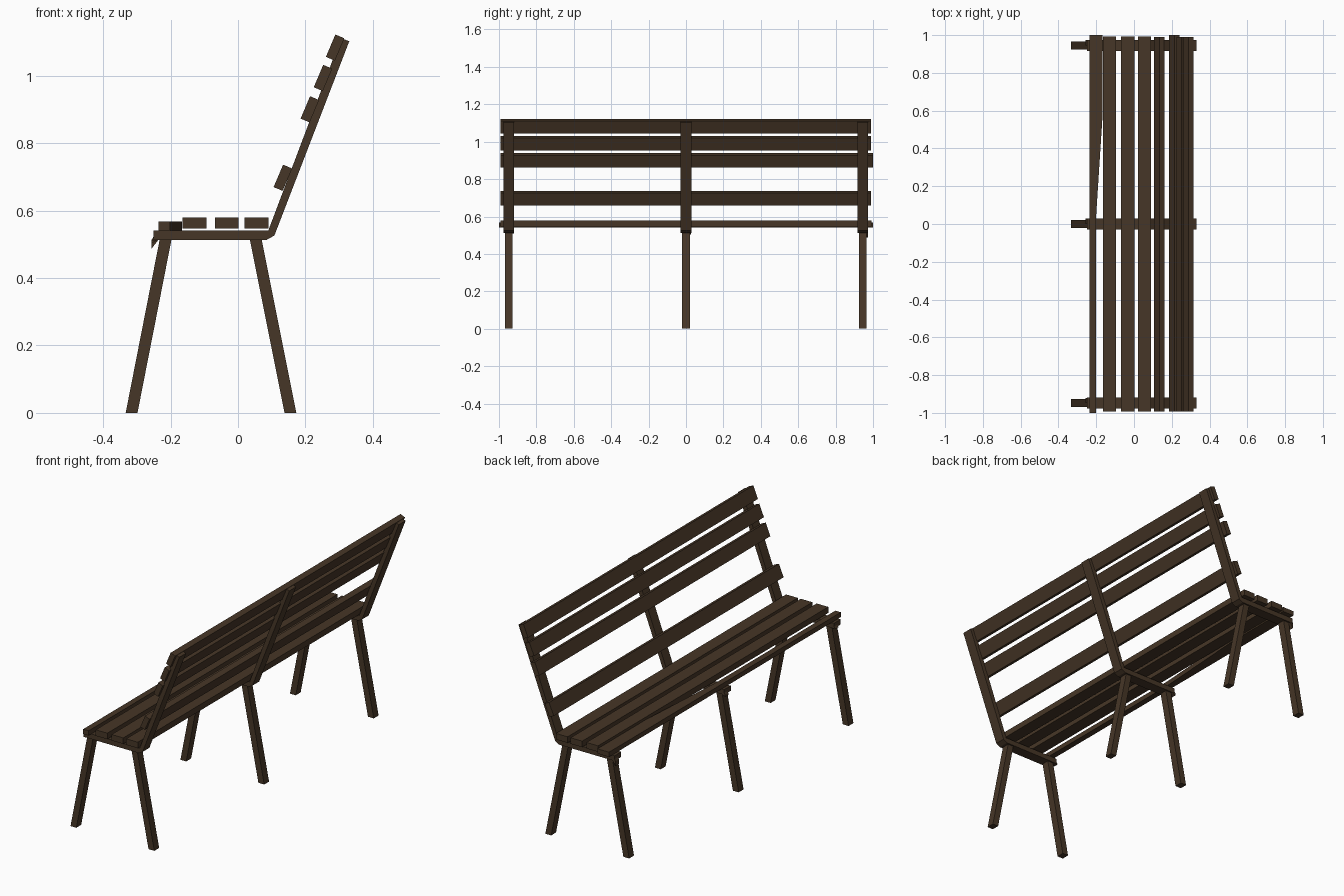
import bpy, bmesh, math
from mathutils import Vector

if "Cube" in bpy.data.objects:
    bpy.data.objects.remove(bpy.data.objects["Cube"])

wood = bpy.data.materials.new("dark brown wood")
wood.diffuse_color = (0.062, 0.037, 0.020, 1)
wood.use_nodes = True
wood.node_tree.nodes["Principled BSDF"].inputs["Base Color"].default_value = wood.diffuse_color


def prism(name, base, offset):
    """Closed solid: a flat polygon swept along an offset."""
    bm = bmesh.new()
    a = [bm.verts.new(p) for p in base]
    b = [bm.verts.new(Vector(p) + Vector(offset)) for p in base]
    n = len(a)
    bm.faces.new(a)
    bm.faces.new(b[::-1])
    for i in range(n):
        bm.faces.new((a[i], b[i], b[(i + 1) % n], a[(i + 1) % n]))
    bmesh.ops.recalc_face_normals(bm, faces=bm.faces)
    me = bpy.data.meshes.new(name)
    bm.to_mesh(me)
    bm.free()
    me.materials.append(wood)
    ob = bpy.data.objects.new(name, me)
    bpy.context.collection.objects.link(ob)
    return ob


def side_profile(name, xz, y0, y1):
    """Side outline in x and z, extended along y."""
    return prism(name, [(x, y0, z) for x, z in xz], (0, y1 - y0, 0))


# three frames: bent rail and back post, two splayed legs, splintered rail tip
frame = [(-.25, .513), (.085, .513), (.108, .526), (.33, 1.102),
         (.305, 1.111), (.09, .541), (-.25, .541)]
for tag, y, tip in (("left", -.948, .510), ("middle", 0, .503), ("right", .945, .487)):
    side_profile(f"{tag}_frame", frame, y - .029, y + .029)
    side_profile(f"{tag}_front_leg",
                 [(-.333, 0), (-.298, 0), (-.197, .515), (-.232, .515)], y - .021, y + .021)
    side_profile(f"{tag}_back_leg",
                 [(.138, 0), (.173, 0), (.070, .515), (.035, .515)], y - .021, y + .021)
    side_profile(f"{tag}_rail_splinter",
                 [(-.256, .513), (-.242, .538), (-.236, .513), (-.256, tip)], y, y + .028)

# seat slats
for i, x in enumerate((-.129, -.033, .055)):
    side_profile(f"seat_slat_{i + 1}",
                 [(x - .035, .547), (x + .035, .547), (x + .035, .580), (x - .035, .580)],
                 -.993, .993)

# broken front seat slat, split away along part of its length
prism("broken_front_slat",
      [(x, y, .541) for x, y in ((-.235, -1), (-.202, -1), (-.202, .02),
                                 (-.166, .58), (-.166, 1), (-.235, 1))], (0, 0, .026))

# back rest slats, tilted with the posts
t = math.radians(23)
up, out = Vector((math.sin(t), math.cos(t))), Vector((math.cos(t), -math.sin(t)))
for i, c in enumerate(((.133, .697), (.213, .900), (.252, .993), (.288, 1.083))):
    pts = [Vector(c) + up * u * .036 + out * v * .0145
           for u, v in ((-1, -1), (-1, 1), (1, 1), (1, -1))]
    side_profile(f"back_slat_{i + 1}", pts, -.993, 1 if i == 1 else .99)
